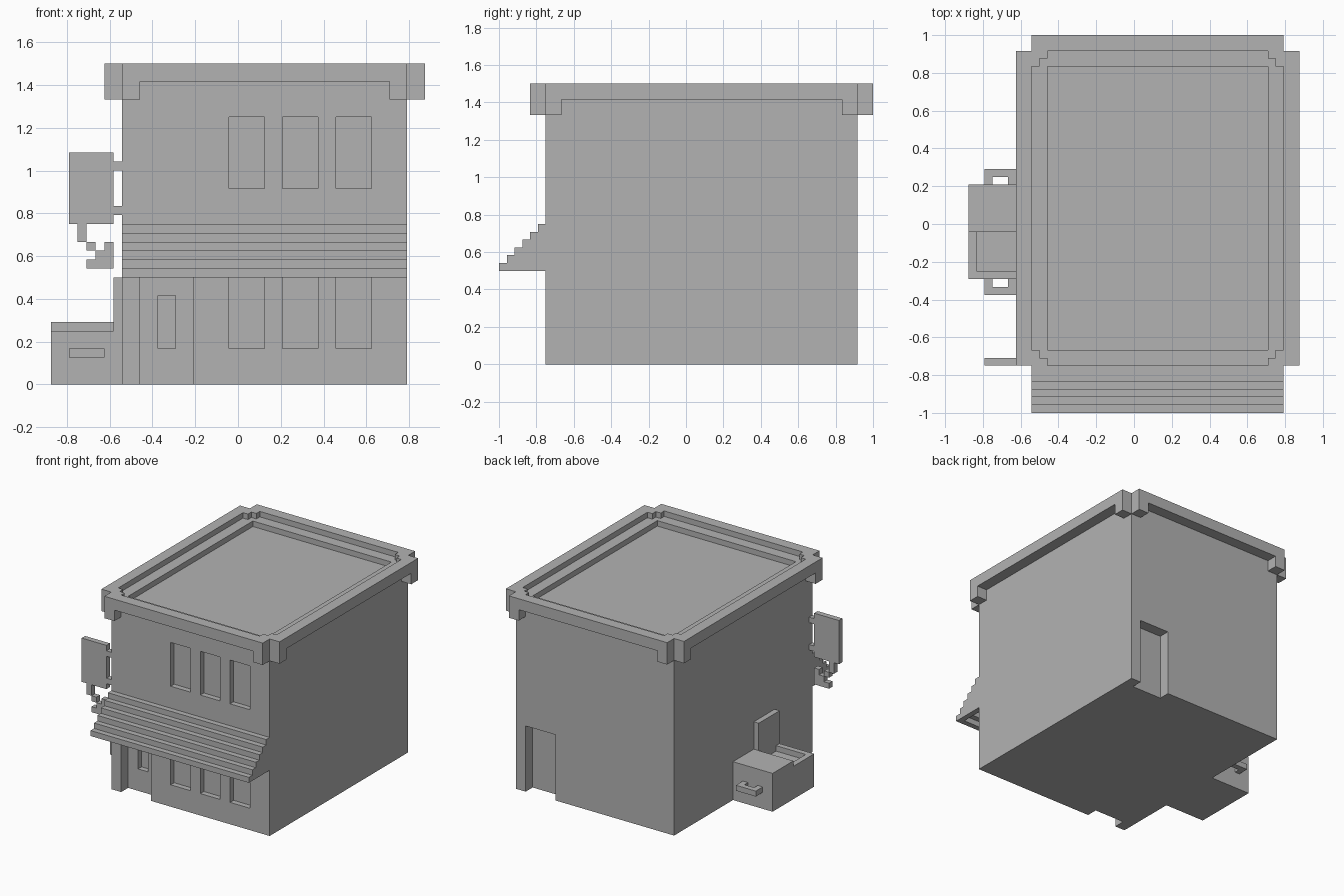
import bpy
import bmesh

if "Cube" in bpy.data.objects:
    bpy.data.objects.remove(bpy.data.objects["Cube"], do_unlink=True)

U = 1 / 24  # building block size

grey = bpy.data.materials.new("plain grey")
grey.use_nodes = True
colour = (0.45, 0.45, 0.45, 1)
grey.diffuse_color = colour
grey.node_tree.nodes["Principled BSDF"].inputs["Base Color"].default_value = colour


def add_box(bm, x, y, z):
    """Add a box spanning the given block ranges."""
    v = [bm.verts.new((a * U, b * U, c * U)) for c in z for b in y for a in x]
    for f in ((0, 2, 3, 1), (4, 5, 7, 6), (0, 1, 5, 4),
              (2, 6, 7, 3), (0, 4, 6, 2), (1, 3, 7, 5)):
        bm.faces.new([v[i] for i in f])


def finish(name, bm):
    mesh = bpy.data.meshes.new(name)
    bmesh.ops.recalc_face_normals(bm, faces=bm.faces)
    bm.to_mesh(mesh)
    bm.free()
    mesh.materials.append(grey)
    obj = bpy.data.objects.new(name, mesh)
    bpy.context.scene.collection.objects.link(obj)
    return obj


def boxes(name, *parts):
    bm = bmesh.new()
    for part in parts:
        add_box(bm, *part)
    return finish(name, bm)


def carve(obj, cuts):
    """Cut each box out of the object and bake the result."""
    cutters = []
    for cut in cuts:
        cutter = boxes("cutter", cut)
        cutter.hide_render = True
        mod = obj.modifiers.new("cut", "BOOLEAN")
        mod.operation, mod.solver, mod.object = "DIFFERENCE", "EXACT", cutter
        cutters.append(cutter)
    graph = bpy.context.evaluated_depsgraph_get()
    baked = bpy.data.meshes.new_from_object(obj.evaluated_get(graph))
    obj.modifiers.clear()
    obj.data = baked
    for cutter in cutters:
        bpy.data.objects.remove(cutter, do_unlink=True)


# Building shell with windows, two door recesses and a sunken roof
left, right, front, back = -13, 19, -18, 22
building = boxes("building", ((left, right), (front, back), (0, 36)))
cuts = [((x, x + 4), (front - 1, front + 1), z)
        for x in (-1, 5, 11) for z in ((4, 12), (22, 30))]
cuts += [
    ((-11, -5), (front - 1, front + 2), (-1, 12)),   # front door
    ((-9, -7), (front, front + 3), (4, 10)),         # door window
    ((11, 17), (back - 2, back + 1), (-1, 12)),      # back door
    ((-14, 20), (-16, 20), (35, 37)),                # stepped roof ledge
    ((-12, 18), (-17, 21), (35, 37)),
    ((-11, 17), (-19, 23), (35, 37)),
    ((-11, 17), (-16, 20), (34, 37)),                # roof floor
]
carve(building, cuts)

# Cornice strips with a bracket under each end
for name, y in (("front", (front - 2, front)), ("back", (back, back + 2))):
    boxes(name + "_cornice", ((left, right), y, (34, 36)),
          ((left, left + 2), y, (32, 34)), ((right - 2, right), y, (32, 34)))
for name, x in (("right", (left - 2, left)), ("left", (right, right + 2))):
    boxes(name + "_cornice", (x, (front, back), (34, 36)),
          (x, (front, front + 2), (32, 34)), (x, (back - 2, back), (32, 34)))

# Stepped awning, hollow below, with closed ends
boxes("awning_steps", *[((left + 1, right - 1), (k - 24, k - 23), (k + 12, k + 13))
                        for k in range(6)])
for name, x in (("right", left), ("left", right - 1)):
    bm = bmesh.new()
    outline = [(front, 12), (-24, 12)]
    for k in range(6):
        outline += [(k - 24, k + 13), (k - 23, k + 13)]
    cap = bm.faces.new([bm.verts.new((x * U, y * U, z * U)) for y, z in outline])
    grown = bmesh.ops.extrude_face_region(bm, geom=[cap])["geom"]
    bmesh.ops.translate(bm, vec=(U, 0, 0),
                        verts=[g for g in grown if isinstance(g, bmesh.types.BMVert)])
    finish(name + "_awning_end", bm)

# Hanging sign with wall arms and an arrow below
thin = (front, front + 1)
boxes("sign_board", ((-19, -14), thin, (18, 26)))
boxes("sign_arms", *[((-14, left), thin, (z, z + 1)) for z in (19, 24)])
boxes("sign_arrow", ((-18, -17), thin, (16, 18)), ((-17, -16), thin, (15, 16)),
      ((-17, -16), thin, (13, 14)), ((-16, -15), thin, (13, 15)),
      ((-15, -14), thin, (13, 16)))

# Waste bin: hollow box, one closed lid, one open lid, two handles
waste_bin = boxes("waste_bin", ((-21, left), (-7, 5), (0, 6)))
carve(waste_bin, [((-20, -14), (-6, 4), (5, 7))])
boxes("closed_lid", ((-21, left), (-1, 5), (6, 7)))
boxes("open_lid", ((-14, left), (-7, -1), (6, 12)))
for name, arm, bar in (("front", (-8, -7), (-9, -8)), ("back", (5, 6), (6, 7))):
    boxes(name + "_handle", ((-19, -15), bar, (3, 4)),
          ((-19, -18), arm, (3, 4)), ((-16, -15), arm, (3, 4)))
